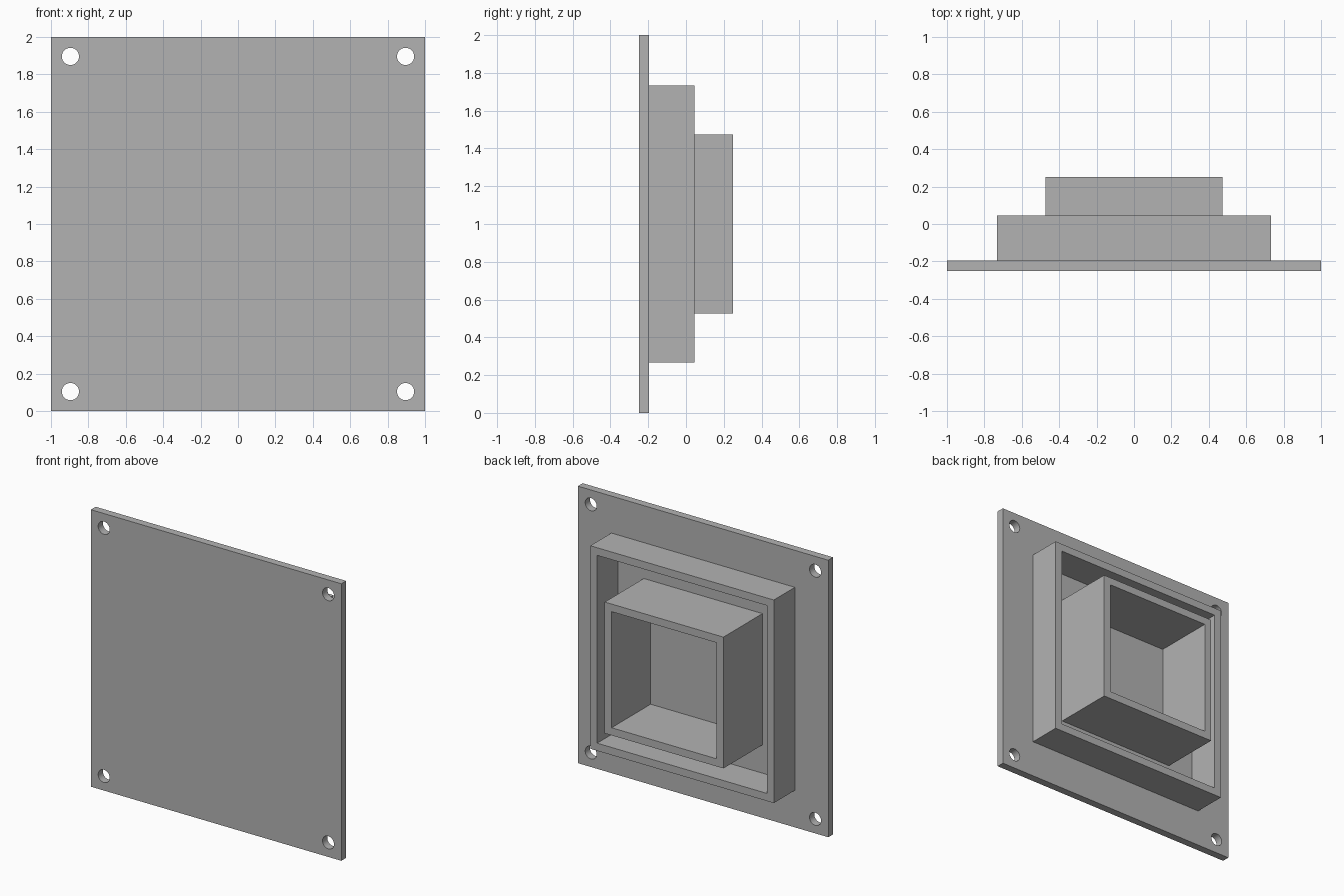
import bpy
import math

if "Cube" in bpy.data.objects:
    bpy.data.objects.remove(bpy.data.objects["Cube"], do_unlink=True)

MID_Z = 1.0
BACK, PLATE_Y, WALL = -0.25, -0.195, 0.055

grey = bpy.data.materials.new("mid grey")
grey.use_nodes = True
colour = (0.45, 0.45, 0.45, 1)
grey.diffuse_color = colour
grey.node_tree.nodes["Principled BSDF"].inputs["Base Color"].default_value = colour


def block(name, half, y0, y1):
    """Square block centred on the panel axis, from y0 to y1."""
    bpy.ops.mesh.primitive_cube_add(size=1, location=(0, (y0 + y1) / 2, MID_Z))
    ob = bpy.context.object
    ob.name = name
    ob.scale = (2 * half, y1 - y0, 2 * half)
    bpy.ops.object.transform_apply(location=False, rotation=False, scale=True)
    ob.data.materials.append(grey)
    return ob


def cut(target, cutter):
    """Subtract the cutter from the target and discard it."""
    cutter.hide_render = True
    mod = target.modifiers.new("cut", "BOOLEAN")
    mod.operation = "DIFFERENCE"
    mod.solver = "EXACT"
    mod.object = cutter
    bpy.context.view_layer.objects.active = target
    bpy.ops.object.modifier_apply(modifier=mod.name)
    bpy.data.objects.remove(cutter, do_unlink=True)


# Front plate with a screw hole in each corner
plate = block("front_plate", 1.0, BACK, PLATE_Y)
for sx in (-1, 1):
    for sz in (-1, 1):
        bpy.ops.mesh.primitive_cylinder_add(
            vertices=48, radius=0.046, depth=0.3,
            location=(sx * 0.896, (BACK + PLATE_Y) / 2, MID_Z + sz * 0.896),
            rotation=(math.pi / 2, 0, 0))
        hole = bpy.context.object
        hole.data.materials.append(grey)
        cut(plate, hole)

# Two nested square frames standing on the back of the plate
for name, half, rim in (("outer_frame", 0.733, 0.045), ("inner_frame", 0.474, 0.25)):
    frame = block(name, half, PLATE_Y, rim)
    cut(frame, block("frame_opening", half - WALL, PLATE_Y - 0.1, rim + 0.1))

# Smooth the hole walls and keep all other edges sharp
bpy.ops.object.select_all(action="DESELECT")
plate.select_set(True)
bpy.context.view_layer.objects.active = plate
bpy.ops.object.shade_smooth_by_angle(angle=math.radians(30))
